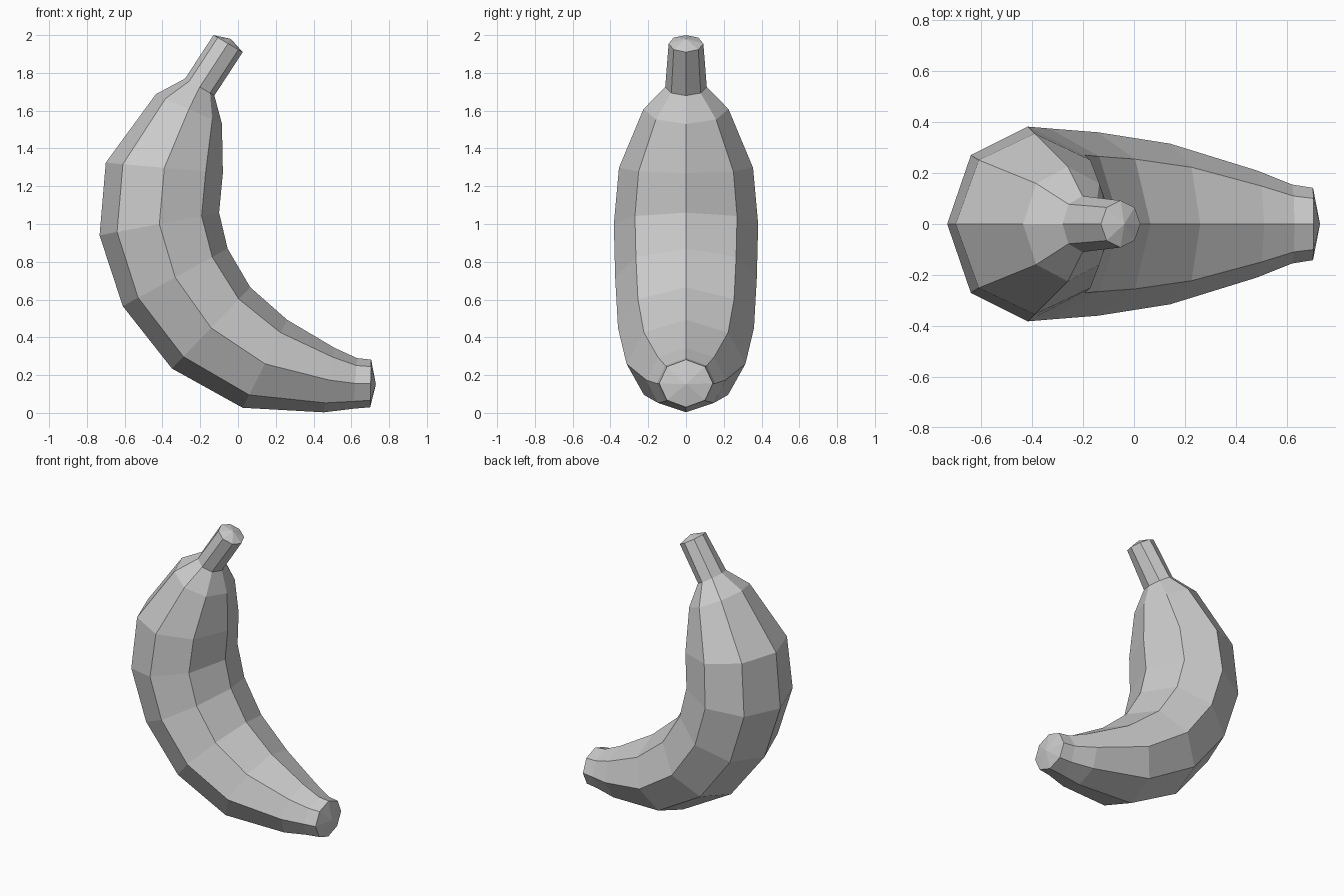
import bpy, bmesh
from math import sin, cos, tau
from mathutils import Vector

if "Cube" in bpy.data.objects:
    bpy.data.objects.remove(bpy.data.objects["Cube"])

SIDES = 8
# Cross-sections, stem to tip: outer x, z, inner x, z, half width in y
RINGS = [
    (-0.13, 2.00, 0.025, 1.91, 0.092),
    (-0.28, 1.77, -0.125, 1.68, 0.11),
    (-0.435, 1.687, -0.085, 1.53, 0.225),
    (-0.70, 1.325, -0.08, 1.27, 0.355),
    (-0.733, 0.94, -0.10, 1.06, 0.382),
    (-0.61, 0.565, -0.055, 0.87, 0.375),
    (-0.35, 0.235, 0.065, 0.665, 0.36),
    (0.025, 0.027, 0.26, 0.493, 0.315),
    (0.455, 0.003, 0.51, 0.345, 0.21),
    (0.61, 0.022, 0.63, 0.29, 0.155),
    (0.70, 0.03, 0.705, 0.282, 0.142),
]

bm = bmesh.new()

# Octagonal rings spanning the outer and inner curve of the fruit
rings = []
for ox, oz, ix, iz, w in RINGS:
    outer, inner = Vector((ox, 0, oz)), Vector((ix, 0, iz))
    mid, half = (outer + inner) / 2, (outer - inner) / 2
    rings.append([bm.verts.new(mid + half * cos(tau * k / SIDES)
                               + Vector((0, w * sin(tau * k / SIDES), 0)))
                  for k in range(SIDES)])

# Skin between neighbouring rings
for a, b in zip(rings, rings[1:]):
    for k in range(SIDES):
        n = (k + 1) % SIDES
        bm.faces.new((a[k], a[n], b[n], b[k]))

# Shallow pointed caps on the stem and the blossom end
for ring, apex in ((rings[0], (-0.038, 0, 1.98)), (rings[-1], (0.73, 0, 0.152))):
    tip = bm.verts.new(apex)
    for k in range(SIDES):
        bm.faces.new((ring[k], ring[(k + 1) % SIDES], tip))

bmesh.ops.recalc_face_normals(bm, faces=bm.faces)
mesh = bpy.data.meshes.new("banana")
bm.to_mesh(mesh)
bm.free()
bpy.context.collection.objects.link(bpy.data.objects.new("banana", mesh))
